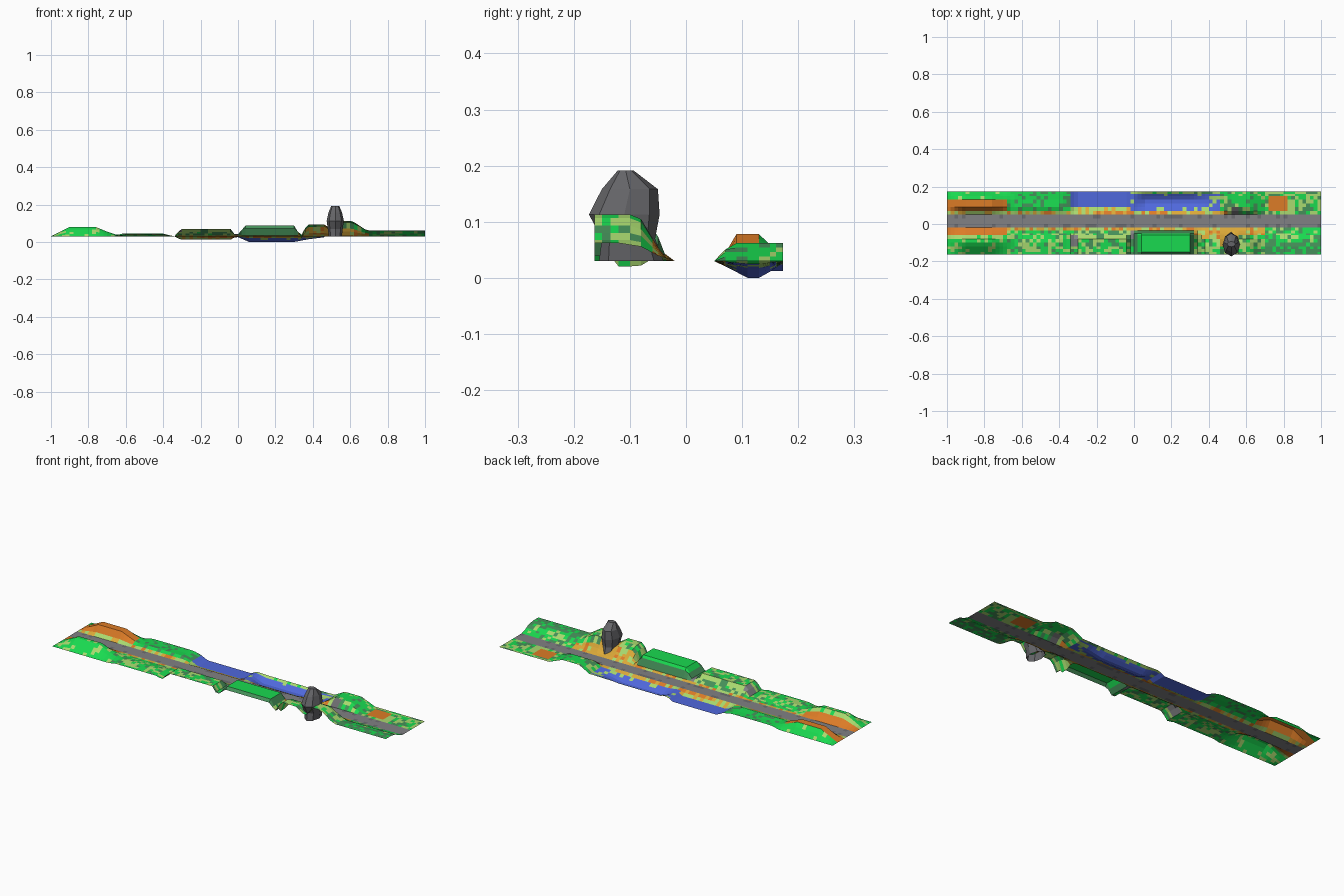
import bpy, bmesh, math, random

if "Cube" in bpy.data.objects:
    bpy.data.objects.remove(bpy.data.objects["Cube"])

random.seed(4)
BASE = 0.03
COLOURS = {
    "green": (0.01, 0.70, 0.08), "sage": (0.06, 0.28, 0.10), "lime": (0.40, 0.70, 0.16),
    "orange": (0.72, 0.20, 0.02), "gold": (0.72, 0.40, 0.04), "blue": (0.08, 0.14, 0.72),
    "grey": (0.22, 0.22, 0.23), "dark_grey": (0.15, 0.15, 0.16), "rock_grey": (0.13, 0.13, 0.14),
}
NAMES = list(COLOURS)
MATS = []
for n, c in COLOURS.items():
    m = bpy.data.materials.new(n)
    m.diffuse_color = (*c, 1)
    m.use_nodes = True
    m.node_tree.nodes["Principled BSDF"].inputs["Base Color"].default_value = m.diffuse_color
    MATS.append(m)


def interp(v, pts):
    """Piecewise linear curve, held flat beyond its ends."""
    if v <= pts[0][0]:
        return pts[0][1]
    for (a, fa), (b, fb) in zip(pts, pts[1:]):
        if v <= b:
            return fa + (fb - fa) * (v - a) / (b - a)
    return pts[-1][1]


# Each landform: curve along x, curve across y (both 0..1), height, whether corners are mitred
SOUTH = [
    # rounded bank at the west end
    ([(-1, 0), (-.95, .5), (-.9, 1), (-.76, 1), (-.7, .5), (-.64, .1), (-.6, 0)],
     [(-.163, 0), (-.12, .75), (-.1, 1), (-.08, 1), (-.05, .45), (-.02, 0)], .05, False),
    # low field
    ([(-.66, 0), (-.6, 1), (-.4, 1), (-.35, 0)], [(-.163, .6), (-.1, 1), (-.04, 0)], .012, True),
    # open-edged field plateau
    ([(-.335, 0), (-.31, 1), (-.04, 1), (-.01, 0)], [(-.08, 1), (-.04, .15), (-.02, 0)], .04, True),
    # bright lawn plateau
    ([(-.01, 0), (.04, 1), (.3, 1), (.335, 0)],
     [(-.163, .75), (-.15, 1), (-.055, 1), (-.035, .1), (-.02, 0)], .057, True),
    # hill before the rock
    ([(.335, 0), (.37, 1), (.46, 1), (.5, .6), (.54, .5)],
     [(-.12, 1), (-.08, .8), (-.05, .3), (-.02, 0)], .064, False),
    # hill after the rock
    ([(.5, 0), (.56, 1), (.61, 1), (.66, .6), (.7, .3), (.76, .22), (.94, .15), (1, 0)],
     [(-.085, 1), (-.06, .5), (-.04, .1), (-.02, 0)], .083, False),
    # ditch
    ([(.3, 0), (.335, 1), (.36, 0)], [(-.15, 0), (-.12, 1), (-.09, 1), (-.06, 0)], -.012, True),
]
NORTH = [
    ([(-1, 0), (-.95, .5), (-.9, 1), (-.76, 1), (-.7, .5), (-.64, .1), (-.6, 0)],
     [(.05, 0), (.07, .3), (.09, 1), (.13, 1), (.15, .6), (.173, 0)], .048, False),
    ([(-.68, 0), (-.62, 1), (-.4, 1), (-.34, 0)], [(.05, 0), (.09, 1), (.13, .8), (.173, .8)], .014, True),
    # shallow pool, open at the edge
    ([(-.335, 0), (-.31, 1), (-.04, 1), (-.01, 0)], [(.05, 0), (.09, 1)], -.018, True),
    # deep pool
    ([(-.01, 0), (.06, 1), (.3, 1), (.38, .5), (.5, 0)],
     [(.05, 0), (.075, .4), (.11, 1), (.135, 1), (.155, .5), (.173, .1)], -.03, False),
    # low rise
    ([(.46, 0), (.52, 1), (.62, 1), (.7, 0)], [(.05, 0), (.075, .8), (.09, 1)], .032, True),
]

# Colour regions (x0, x1, y0, y1, palette); later ones win
REGIONS = [
    (-1, 1, -.2, .2, "green lime sage green"),
    (-1, -.67, -.2, .2, "green green green lime"),
    (-1, -.67, -.08, -.02, "orange"), (-1, -.67, .05, .12, "orange"),
    (-1, -.67, -.08, -.06, "lime lime green"), (-1, -.67, .05, .07, "gold lime"),
    (-.67, -.33, -.2, -.04, "lime green green sage"), (-.67, -.33, .07, .2, "green green green sage"),
    (-.33, -.02, -.2, -.04, "lime lime sage green"),
    (-.33, -.3, -.12, -.06, "grey"), (-.02, .02, -.08, -.02, "grey"),
    (-.67, .4, -.04, -.02, "orange gold lime"), (-.67, .5, .05, .07, "gold lime orange"),
    (-.33, 0, .07, .09, "lime lime gold"), (-.33, -.02, .09, .2, "blue"),
    (.0, .34, -.2, -.04, "sage"), (.03, .31, -.152, -.05, "green"),
    (-.02, .46, .07, .157, "blue blue blue blue blue lime"), (-.02, .46, .157, .2, "lime green lime sage"),
    (.04, .4, .09, .15, "blue"),
    (.33, .46, -.2, -.07, "lime green sage lime"), (.33, .7, -.07, -.02, "orange gold gold lime"),
    (.46, .58, -.12, -.02, "gold"), (.56, .72, -.2, -.07, "lime sage green"),
    (.5, .7, .07, .2, "green sage green lime"), (.52, .56, .05, .09, "dark_grey"),
    (.72, 1, -.2, -.1, "sage green sage"), (.72, 1, .05, .2, "lime lime green sage"),
    (.72, .83, .08, .15, "orange"),
    (-1, 1, -.02, .05, "grey grey grey dark_grey"), (-1, 1, -.001, .03, "grey"),
]


def height(x, y, forms):
    z = BASE
    for fx, fy, h, mitred in forms:
        a, b = interp(x, fx), interp(y, fy)
        z_new = BASE + h * (min(a, b) if mitred else a * b)
        z = z_new if abs(z_new - BASE) > abs(z - BASE) else z
    return max(z, 0)


def colour(x, y):
    names = "green"
    for x0, x1, y0, y1, palette in REGIONS:
        if x0 <= x <= x1 and y0 <= y <= y1:
            names = palette
    return NAMES.index(random.choice(names.split()))


def finish(name, bm):
    me = bpy.data.meshes.new(name)
    bm.to_mesh(me)
    bm.free()
    for m in MATS:
        me.materials.append(m)
    ob = bpy.data.objects.new(name, me)
    bpy.context.collection.objects.link(ob)
    return ob


def strip(name, ys, forms, n=100):
    bm = bmesh.new()
    xs = [-1 + 2 * i / n for i in range(n + 1)]
    rows = [[bm.verts.new((x, y, height(x, y, forms))) for x in xs] for y in ys]
    for j in range(len(ys) - 1):
        for i in range(n):
            f = bm.faces.new((rows[j][i], rows[j][i + 1], rows[j + 1][i + 1], rows[j + 1][i]))
            f.material_index = colour((xs[i] + xs[i + 1]) / 2, (ys[j] + ys[j + 1]) / 2)
    finish(name, bm)


# Ground on both sides and the road between
strip("south_ground", [-.163, -.15, -.135, -.12, -.1, -.08, -.06, -.05, -.035, -.02], SOUTH)
strip("road", [-.02, 0, .015, .03, .05], [])
strip("north_ground", [.05, .07, .09, .11, .13, .15, .16, .173], NORTH)

# Boulder lofted from eight-sided rings: z, y min, y max, half width
RINGS = [(.03, -.155, -.04, .035), (.07, -.15, -.055, .04), (.113, -.173, -.047, .046),
         (.158, -.15, -.05, .036), (.191, -.122, -.093, .022)]
bm = bmesh.new()
loops = []
for z, y0, y1, rx in RINGS:
    cy, ry = (y0 + y1) / 2, (y1 - y0) / 2
    loops.append([bm.verts.new((.52 + rx * math.cos(k * math.pi / 4), cy + ry * math.sin(k * math.pi / 4), z))
                  for k in range(8)])
for a, b in zip(loops, loops[1:]):
    for k in range(8):
        bm.faces.new((a[k], a[(k + 1) % 8], b[(k + 1) % 8], b[k]))
bm.faces.new(loops[-1])
for f in bm.faces:
    f.material_index = NAMES.index("rock_grey")
finish("boulder", bm)
